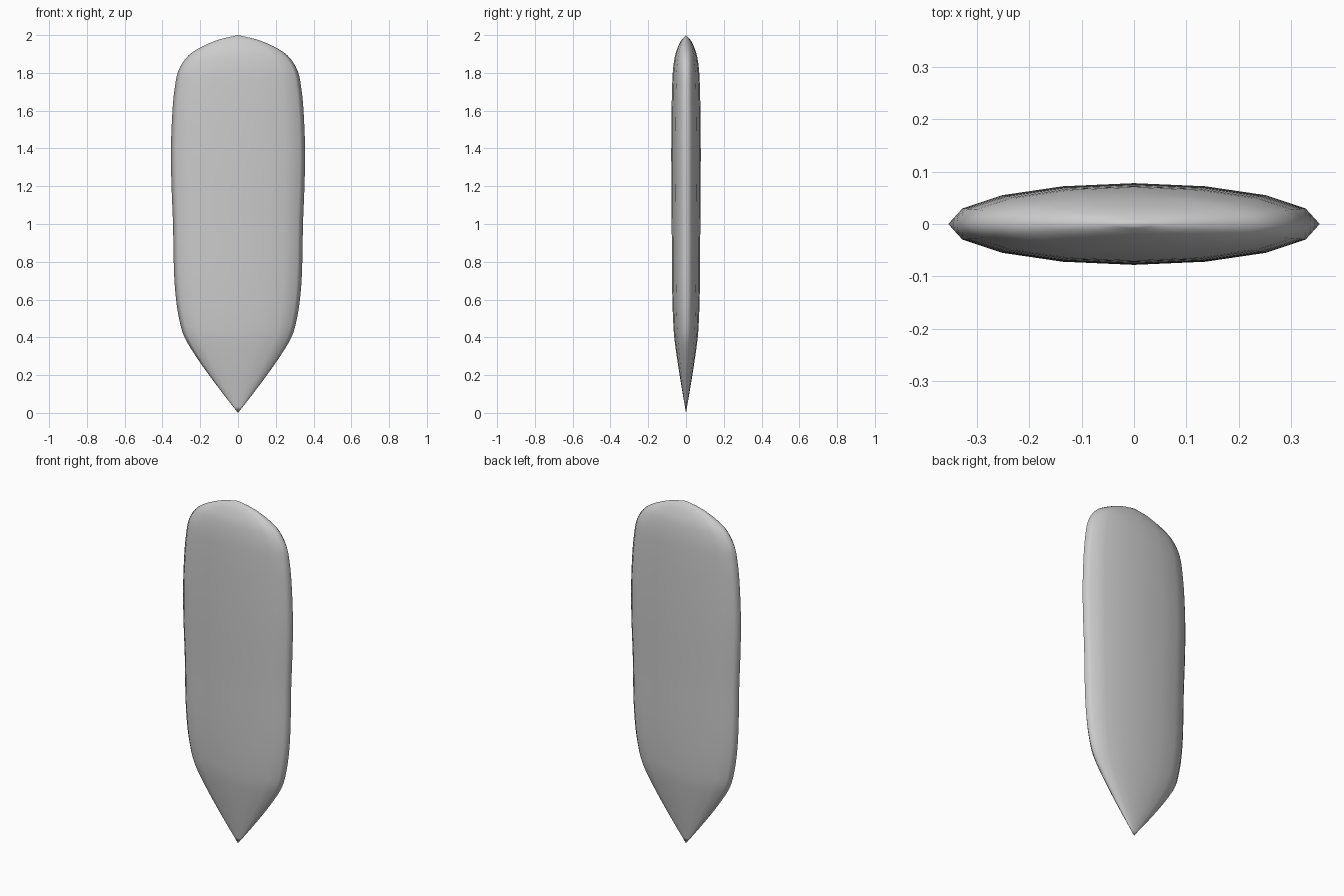
import bpy, bmesh, math
from mathutils import Vector

if "Cube" in bpy.data.objects:
    bpy.data.objects.remove(bpy.data.objects["Cube"])

SIDES = 16
FLATNESS = 0.22  # thickness / width

# Outline: (half width, height), from the lower point to the upper point
OUTLINE = [(0, 0), (0.078, 0.1), (0.153, 0.2), (0.223, 0.3), (0.283, 0.4),
           (0.31, 0.49), (0.328, 0.6), (0.339, 0.75), (0.344, 1.0),
           (0.352, 1.2), (0.355, 1.4), (0.347, 1.6), (0.335, 1.72),
           (0.318, 1.805), (0.278, 1.875), (0.22, 1.923), (0.115, 1.972), (0, 2.0)]


def smooth_path(pts, steps):
    """Catmull-Rom curve through the points."""
    p = [Vector(q) for q in pts]
    p = [2 * p[0] - p[1]] + p + [2 * p[-1] - p[-2]]
    out = []
    for a, b, c, d in zip(p, p[1:], p[2:], p[3:]):
        for i in range(steps):
            t = i / steps
            out.append(0.5 * (2 * b + (c - a) * t + (2 * a - 5 * b + 4 * c - d) * t * t
                              + (3 * b - a - 3 * c + d) * t ** 3))
    return out + [p[-2]]


path = smooth_path(OUTLINE, 3)
bm = bmesh.new()

# Elliptical rings between two pointed ends
bottom = bm.verts.new((0, 0, path[0].y))
top = bm.verts.new((0, 0, path[-1].y))
rings = []
for r, z in path[1:-1]:
    rings.append([bm.verts.new((r * math.cos(2 * math.pi * k / SIDES),
                                r * FLATNESS * math.sin(2 * math.pi * k / SIDES), z))
                  for k in range(SIDES)])
for k in range(SIDES):
    n = (k + 1) % SIDES
    bm.faces.new((bottom, rings[0][n], rings[0][k]))
    bm.faces.new((top, rings[-1][k], rings[-1][n]))
    for lo, hi in zip(rings, rings[1:]):
        bm.faces.new((lo[k], lo[n], hi[n], hi[k]))

for f in bm.faces:
    f.smooth = True
mesh = bpy.data.meshes.new("board")
bm.to_mesh(mesh)
bm.free()
board = bpy.data.objects.new("board", mesh)
bpy.context.collection.objects.link(board)
